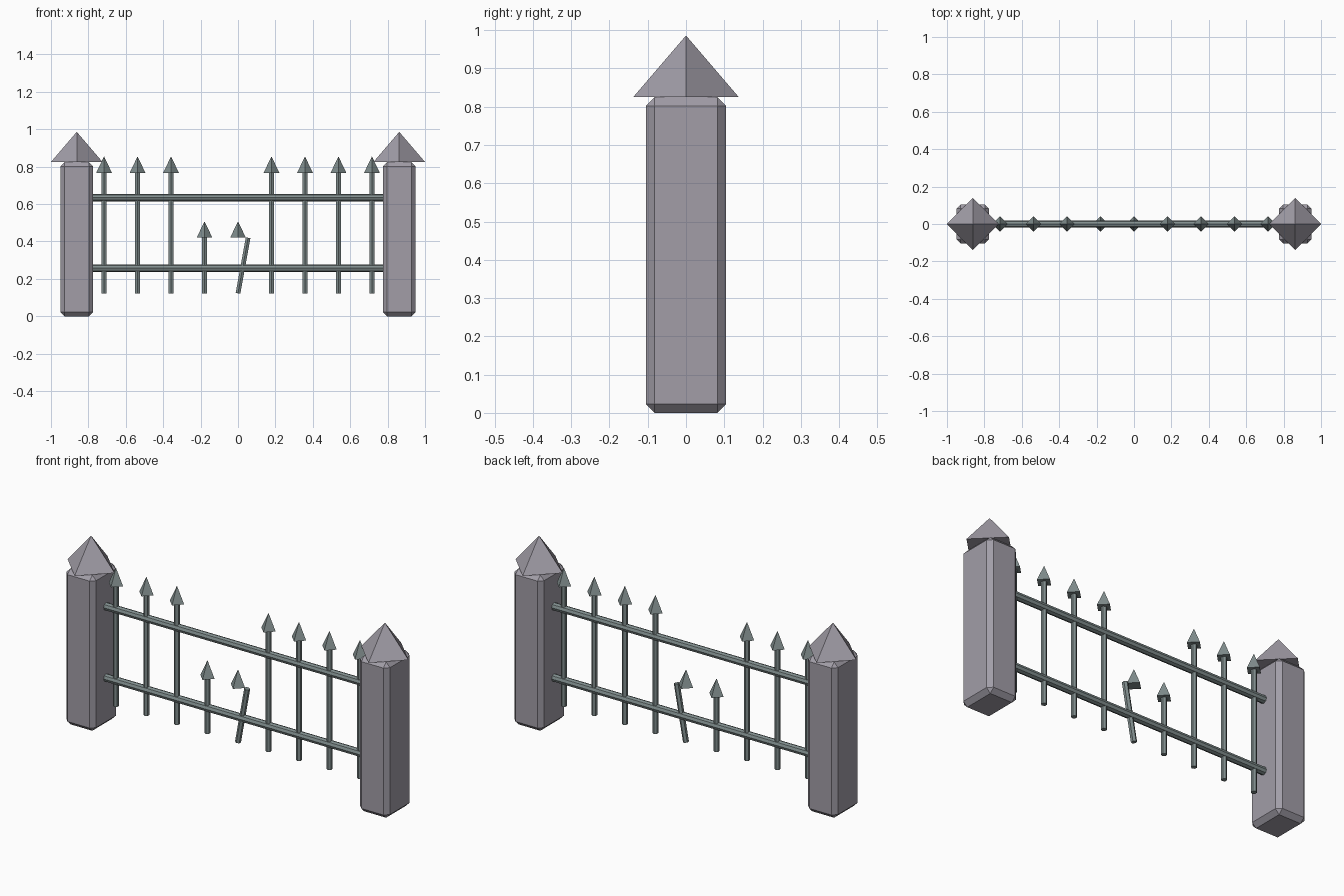
import bpy, math

if "Cube" in bpy.data.objects:
    bpy.data.objects.remove(bpy.data.objects["Cube"])

def material(name, color):
    m = bpy.data.materials.new(name)
    m.diffuse_color = color
    m.use_nodes = True
    m.node_tree.nodes["Principled BSDF"].inputs["Base Color"].default_value = m.diffuse_color
    return m

stone = material("stone", (0.36, 0.34, 0.39, 1))
iron = material("iron", (0.22, 0.27, 0.27, 1))

def finish(name, mat):
    ob = bpy.context.object
    ob.name = name
    ob.data.materials.append(mat)
    return ob

def rod(name, sides, radius, length, loc, rot):
    bpy.ops.mesh.primitive_cylinder_add(vertices=sides, radius=radius, depth=length,
                                        location=loc, rotation=rot)
    return finish(name, iron)

def pyramid(name, radius, z0, z1, x, mat):
    # four-sided point with its corners on the x and y axes
    bpy.ops.mesh.primitive_cone_add(vertices=4, radius1=radius, radius2=0, depth=z1 - z0,
                                    location=(x, 0, (z0 + z1) / 2))
    return finish(name, mat)

# Stone posts with chamfered edges and pyramid caps
for side, s in (("left", -1), ("right", 1)):
    x = s * 0.862
    bpy.ops.mesh.primitive_cube_add(size=1, location=(x, 0, 0.4125))
    post = finish(side + "_post", stone)
    post.scale = (0.175, 0.21, 0.825)
    bpy.ops.object.transform_apply(location=False, rotation=False, scale=True)
    bevel = post.modifiers.new("chamfer", 'BEVEL')
    bevel.width = 0.023
    bevel.segments = 1
    pyramid(side + "_post_cap", 0.138, 0.825, 0.986, x, stone)

# Horizontal rails
for name, z in (("lower_rail", 0.257), ("upper_rail", 0.635)):
    rod(name, 8, 0.02, 1.555, (0, 0, z), (0, math.pi / 2, 0))

# Pickets with spear tips: two are broken short, one of them leaning
bottom = 0.123
for i in range(9):
    x = (i - 4) * 0.179
    top = 0.42 if i in (3, 4) else 0.767
    lean = 0.18 if i == 4 else 0
    shift = math.tan(lean) * (top - bottom) / 2
    rod(f"picket_{i}", 6, 0.0145, (top - bottom) / math.cos(lean),
        (x + shift, 0, (top + bottom) / 2), (0, lean, 0))
    pyramid(f"picket_tip_{i}", 0.042, top, top + 0.088, x, iron)
